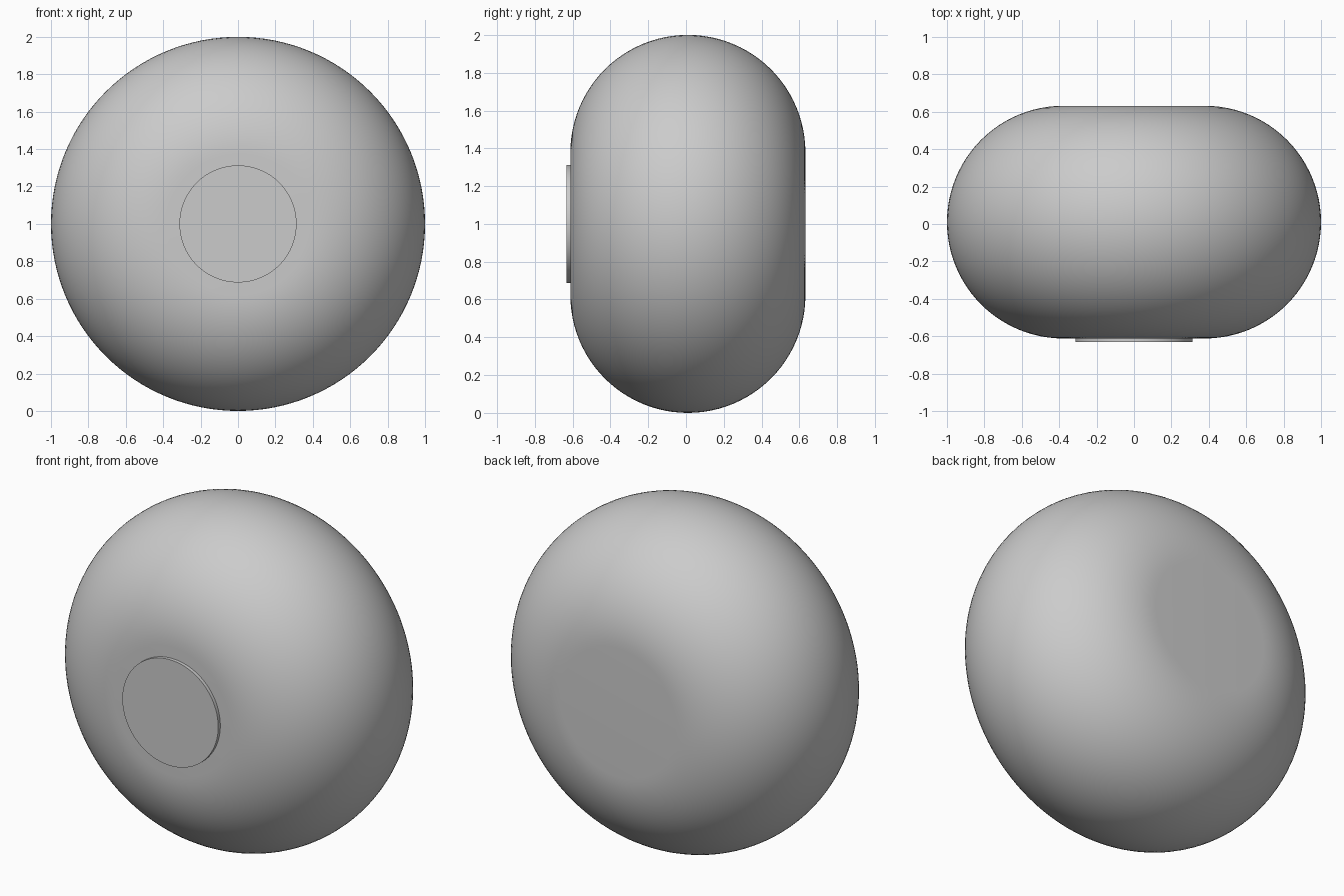
import bpy
import math
from mathutils import Matrix

cube = bpy.data.objects.get("Cube")
if cube:
    bpy.data.objects.remove(cube, do_unlink=True)

GREY = (0.6, 0.6, 0.6, 1.0)
RADIUS, ROUND = 1.0, 0.622     # outer radius and edge rounding
BODY_Y = 0.01                  # centre of the body in depth
STEPS, SIDES = 48, 128

grey = bpy.data.materials.new("plain_grey")
grey.use_nodes = True
grey.diffuse_color = GREY
grey.node_tree.nodes["Principled BSDF"].inputs["Base Color"].default_value = GREY


def lathe(name, profile, y, angle):
    """Spin a (radius, depth) profile about the y axis, closing both ends with flat caps."""
    n = len(profile)
    verts = [(r * math.sin(t), y + d, 1 + r * math.cos(t))
             for t in (2 * math.pi * s / SIDES for s in range(SIDES))
             for r, d in profile]
    faces = []
    for s in range(SIDES):
        a, b = s * n, (s + 1) % SIDES * n
        faces += [(a + i, a + i + 1, b + i + 1, b + i) for i in range(n - 1)]
    faces.append([s * n for s in range(SIDES)])
    faces.append([s * n + n - 1 for s in reversed(range(SIDES))])
    mesh = bpy.data.meshes.new(name)
    mesh.from_pydata(verts, [], faces)
    mesh.materials.append(grey)
    obj = bpy.data.objects.new(name, mesh)
    bpy.context.collection.objects.link(obj)
    bpy.ops.object.select_all(action='DESELECT')
    obj.select_set(True)
    bpy.context.view_layer.objects.active = obj
    # make every face point outwards
    bpy.ops.object.mode_set(mode='EDIT')
    bpy.ops.mesh.select_all(action='SELECT')
    bpy.ops.mesh.normals_make_consistent(inside=False)
    bpy.ops.object.mode_set(mode='OBJECT')
    bpy.ops.object.shade_smooth_by_angle(angle=math.radians(angle))
    return obj


# rounded body with flat front and back
arc = [math.pi * i / STEPS for i in range(STEPS + 1)]
lathe("rounded_body",
      [(RADIUS - ROUND + ROUND * math.sin(a), -ROUND * math.cos(a)) for a in arc],
      BODY_Y, 30)

# thin round plate on the front
lathe("front_disc", [(0.313, -0.01), (0.313, 0.015)], -0.622, 30)
